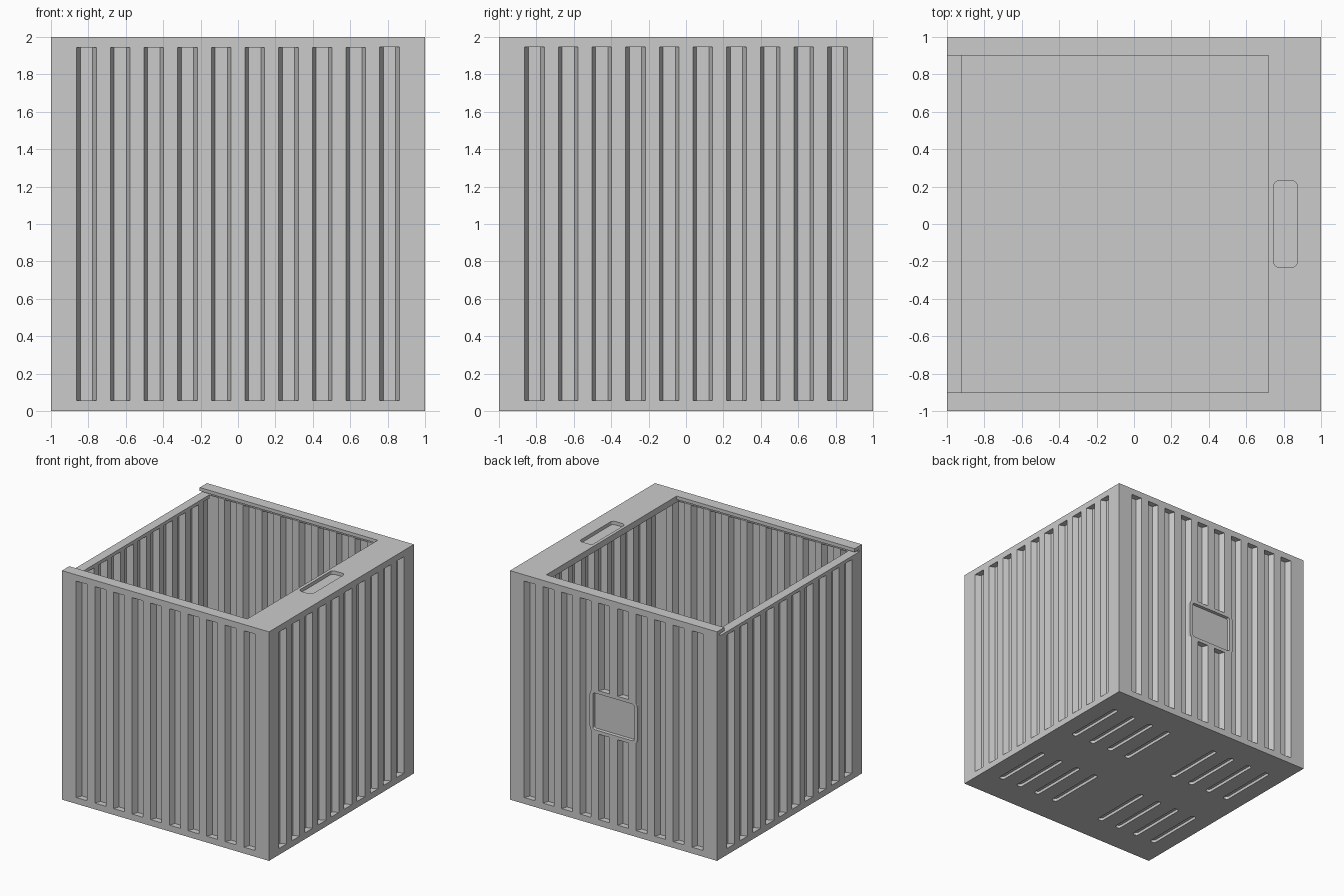
import bpy, bmesh, math
from mathutils import Matrix, Vector

if "Cube" in bpy.data.objects:
    bpy.data.objects.remove(bpy.data.objects["Cube"])

grey = bpy.data.materials.new("light grey")
grey.use_nodes = True
grey.diffuse_color = (0.6, 0.6, 0.6, 1)
grey.node_tree.nodes["Principled BSDF"].inputs["Base Color"].default_value = (0.6, 0.6, 0.6, 1)


def finish(name, bm):
    bmesh.ops.recalc_face_normals(bm, faces=bm.faces[:])
    mesh = bpy.data.meshes.new(name)
    bm.to_mesh(mesh)
    bm.free()
    mesh.materials.append(grey)
    obj = bpy.data.objects.new(name, mesh)
    bpy.context.collection.objects.link(obj)
    return obj


def add_box(bm, lo, hi):
    lo, hi = Vector(lo), Vector(hi)
    mat = Matrix.Translation((lo + hi) / 2) @ Matrix.Diagonal((*(hi - lo), 1))
    bmesh.ops.create_cube(bm, size=1, matrix=mat)


def box(name, lo, hi):
    bm = bmesh.new()
    add_box(bm, lo, hi)
    return finish(name, bm)


def add_prism(bm, points, z0, z1, matrix=Matrix()):
    """Extrude an outline from z0 to z1, then place it; returns the top face."""
    low = [bm.verts.new(matrix @ Vector((x, y, z0))) for x, y in points]
    top = [bm.verts.new(matrix @ Vector((x, y, z1))) for x, y in points]
    bm.faces.new(low[::-1])
    for i in range(len(points)):
        j = (i + 1) % len(points)
        bm.faces.new((low[i], low[j], top[j], top[i]))
    return bm.faces.new(top)


def rounded(cx, cy, w, h, r, steps=5):
    pts = []
    for k, (sx, sy) in enumerate(((1, 1), (-1, 1), (-1, -1), (1, -1))):
        for s in range(steps + 1):
            a = math.pi / 2 * (k + s / steps)
            pts.append((cx + sx * (w / 2 - r) + r * math.cos(a),
                        cy + sy * (h / 2 - r) + r * math.sin(a)))
    return pts


def cut(obj, name, bm):
    cutter = finish(name, bm)
    cutter.hide_render = True
    cutter.hide_viewport = True
    mod = obj.modifiers.new("recess", "BOOLEAN")
    mod.operation = "DIFFERENCE"
    mod.solver = "EXACT"
    mod.object = cutter


# Corrugated sheet walls, mitred at the corners
BAND, LIP, TOP = 0.055, 1.95, 2.0
DEPTH, SHEET = 0.05, 0.025
outer, inner = [(-1, -1)], [(-1 + SHEET, -1 + SHEET)]
for i in range(10):
    c = -0.81 + 0.18 * i
    for dx, d in ((-0.053, 0), (-0.033, DEPTH), (0.033, DEPTH), (0.053, 0)):
        outer.append((c + dx, -1 + d))
        inner.append((c + dx, -1 + d + SHEET))
outer.append((1, -1))
inner.append((1 - SHEET, -1 + SHEET))
for i, side in enumerate(("front", "left", "back", "right")):
    bm = bmesh.new()
    add_prism(bm, outer + inner[::-1], BAND, 1.945,
              Matrix.Rotation(i * math.pi / 2, 4, "Z"))
    finish(side + "_wall", bm)

# Floor with four groups of slots underneath
floor = box("floor", (-1, -1, 0), (1, 1, BAND))
bm = bmesh.new()
for sx in (-1, 1):
    for sy in (-1, 1):
        for k in range(4):
            add_prism(bm, rounded(sx * (0.25 + 0.19 * k), sy * 0.47, 0.05, 0.55, 0.02, 3),
                      -0.05, 0.025)
cut(floor, "floor_slot_cutter", bm)

# Upper flange and lid rails with a sliding groove between them
for s, side in ((-1, "front"), (1, "back")):
    bm = bmesh.new()
    for depth, z0, z1 in ((0.08, 1.945, LIP), (0.04, LIP, 1.97), (0.1, 1.97, TOP)):
        y0, y1 = sorted((s * (1 - depth), s))
        add_box(bm, (-1, y0, z0), (0.72, y1, z1))
    finish(side + "_lid_rail", bm)
box("entry_lip", (-1, -0.92, 1.92), (-0.92, 0.92, LIP))

# Fixed top panel with a finger recess
panel = box("top_panel", (0.72, -1, 1.945), (1, 1, TOP))
bm = bmesh.new()
add_prism(bm, rounded(0.81, 0, 0.125, 0.465, 0.03), 1.97, 2.1)
cut(panel, "finger_recess_cutter", bm)

# Label holder on the back wall, with a sunken centre
bm = bmesh.new()
face = add_prism(bm, rounded(0, 0.99, 0.46, 0.38, 0.05), 0.94, 1.0,
                 Matrix(((-1, 0, 0, 0), (0, 0, 1, 0), (0, 1, 0, 0), (0, 0, 0, 1))))
bmesh.ops.recalc_face_normals(bm, faces=bm.faces[:])
bmesh.ops.inset_individual(bm, faces=[face], thickness=0.03)
bmesh.ops.inset_individual(bm, faces=[face], thickness=0.003, depth=-0.025)
sunken = finish("label_holder", bm)

# Wall pocket behind the label holder, clearing the sheet between the grooves
back = bpy.data.objects["back_wall"]
bm = bmesh.new()
add_box(bm, (-0.2, 0.96, 0.83), (0.2, 1.1, 1.15))
cut(back, "label_pocket_cutter", bm)
